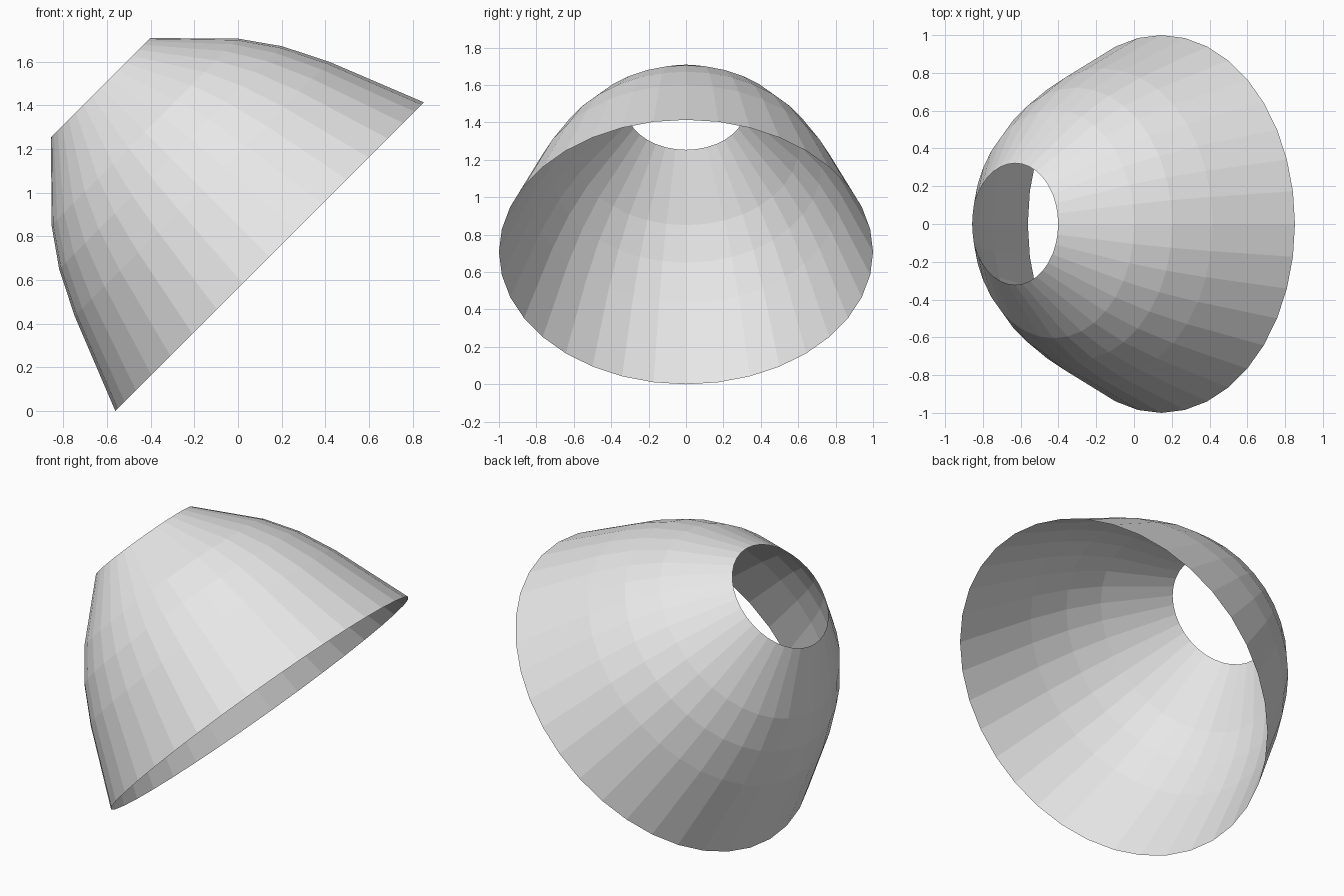
import bpy
import bmesh
import math
from mathutils import Matrix, Vector

default_cube = bpy.data.objects.get("Cube")
if default_cube:
    bpy.data.objects.remove(default_cube, do_unlink=True)

# Plain light grey
grey = bpy.data.materials.new("light grey")
grey.use_nodes = True
colour = (0.8, 0.8, 0.8, 1.0)
grey.diffuse_color = colour
grey.node_tree.nodes["Principled BSDF"].inputs["Base Color"].default_value = colour

# Shade wall profile: (radius, height along the axis), wide rim to narrow rim
PROFILE = [(1.0, 0.0), (0.824, 0.44), (0.722, 0.642), (0.605, 0.808), (0.322, 1.095)]
SIDES = 36

# Open, thin shell spun around its own axis
bm = bmesh.new()
verts = [bm.verts.new((r, 0, h)) for r, h in PROFILE]
edges = [bm.edges.new(pair) for pair in zip(verts, verts[1:])]
bmesh.ops.spin(bm, geom=verts + edges, cent=(0, 0, 0), axis=(0, 0, 1),
               angle=math.tau, steps=SIDES, use_merge=True)
bmesh.ops.remove_doubles(bm, verts=bm.verts, dist=0.0005)

# Face the outer side outwards
bm.normal_update()
for face in bm.faces:
    centre = face.calc_center_median()
    if face.normal.dot(Vector((centre.x, centre.y, 0))) < 0:
        face.normal_flip()

# Tilt the shell so its wide mouth opens down and to the left, resting on its rim
tilt = math.radians(45)
bm.transform(Matrix.Translation((0.145, 0, math.sin(tilt))) @ Matrix.Rotation(-tilt, 4, "Y"))

mesh = bpy.data.meshes.new("lamp_shade")
bm.to_mesh(mesh)
bm.free()
mesh.materials.append(grey)
shade = bpy.data.objects.new("lamp_shade", mesh)
bpy.context.collection.objects.link(shade)
